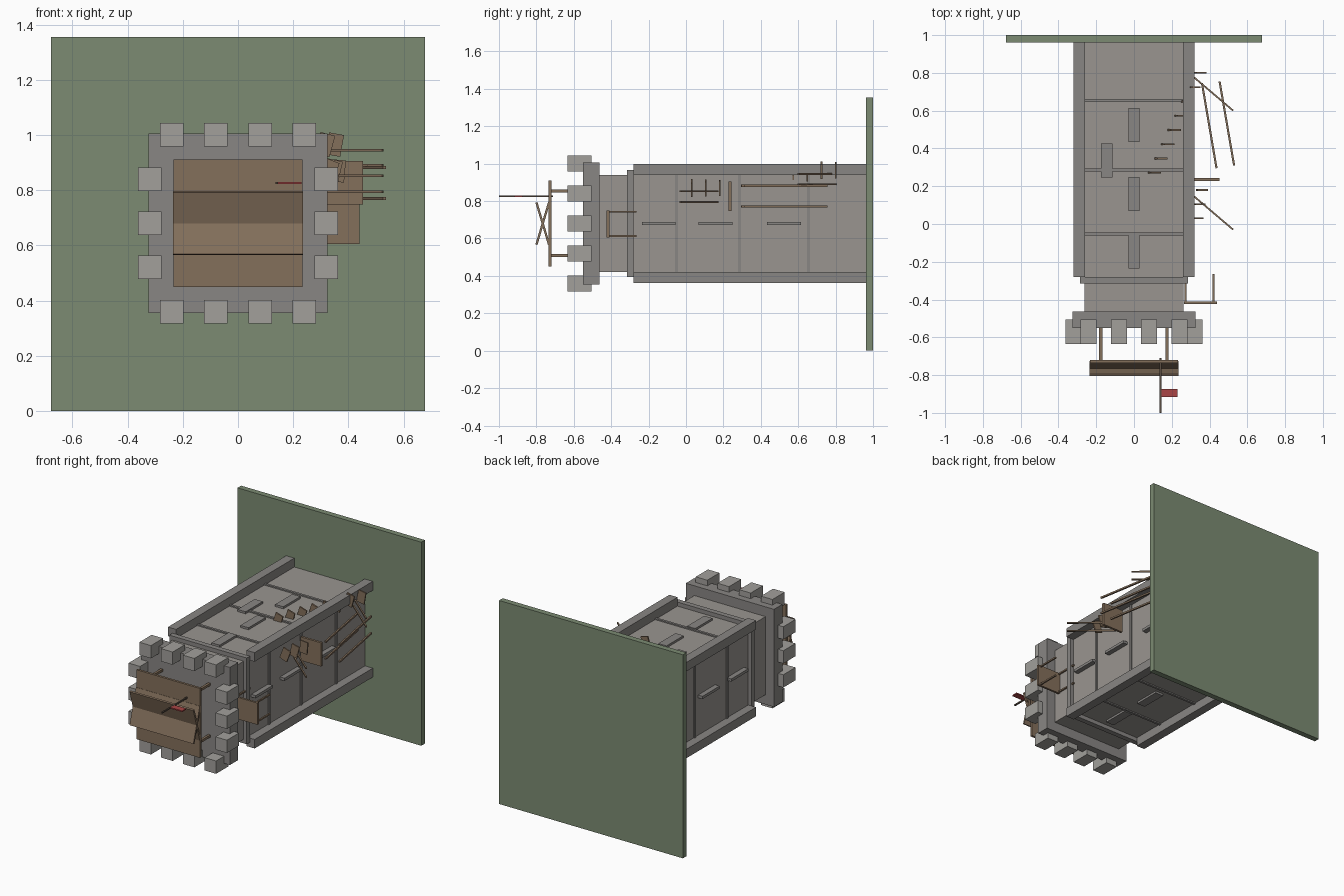
import bpy, math
from mathutils import Vector

C = 0.68  # height of the tower axis (the tower lies along -y)


def material(name, rgb):
    m = bpy.data.materials.new(name)
    m.diffuse_color = (*rgb, 1)
    return m


STONE = material("stone", (0.32, 0.30, 0.28))
TRIM = material("trim_stone", (0.25, 0.24, 0.23))
PALE = material("pale_stone", (0.36, 0.35, 0.33))
WOOD = material("wood", (0.23, 0.16, 0.105))
DARK = material("dark_wood", (0.10, 0.075, 0.055))
GREEN = material("grass", (0.20, 0.26, 0.17))
RED = material("red_cloth", (0.40, 0.06, 0.06))


def box(name, center, size, mat, rot=(0, 0, 0)):
    bpy.ops.mesh.primitive_cube_add(size=1, location=center, rotation=rot)
    o = bpy.context.object
    o.name = name
    o.scale = size
    o.data.materials.append(mat)
    return o


def span(name, x, y, z, mat):
    """Box given by its min/max on each axis."""
    return box(name, [(a + b) / 2 for a, b in (x, y, z)],
               [b - a for a, b in (x, y, z)], mat)


def rod(name, p, q, t, mat):
    """Square bar from p to q."""
    p, q = Vector(p), Vector(q)
    d = q - p
    o = box(name, (p + q) / 2, (t, d.length, t), mat)
    o.rotation_euler = (0, 0, math.atan2(d.y, d.x) - math.pi / 2)
    return o


# Ground slab and tower body
span("ground_slab", (-0.677, 0.677), (0.962, 1.0), (0, 1.355), GREEN)
span("tower_body", (-0.262, 0.262), (-0.47, 0.965), (C - 0.26, C + 0.26), STONE)
span("upper_ledge", (-0.285, 0.285), (-0.315, -0.28), (C - 0.287, C + 0.287), TRIM)

# Corner piers
for sx in (-1, 1):
    for sz in (-1, 1):
        box("corner_pier", (sx * 0.289, 0.342, C + sz * 0.289), (0.06, 1.246, 0.06), TRIM)

# Stone courses around the body
for y in (-0.052, 0.286, 0.654):
    box("stone_course", (0, y, C), (0.54, 0.016, 0.536), TRIM)

# Slit windows on all four faces
for y in (-0.145, 0.158, 0.524):
    for s in (-1, 1):
        box("slit_window", (0, y, C + s * 0.265), (0.06, 0.18, 0.018), TRIM)
        box("slit_window", (s * 0.265, y, C), (0.06, 0.18, 0.018), TRIM)
box("slit_window", (-0.145, 0.335, C + 0.265), (0.06, 0.18, 0.018), TRIM)

# Battlement platform and merlons
span("battlement_platform", (-0.325, 0.325), (-0.55, -0.462), (C - 0.325, C + 0.325), TRIM)
for s in (-1, 1):
    for x in (-0.24, -0.08, 0.08, 0.24):
        box("merlon", (x, -0.57, C + s * 0.32), (0.085, 0.128, 0.085), PALE)
    for z in (-0.16, 0, 0.16):
        box("merlon", (s * 0.32, -0.57, C + z), (0.085, 0.128, 0.085), PALE)

# Lookout canopy: posts, deck and crossed boards
for x in (-0.176, 0.174):
    for z in (-0.17, 0.174):
        box("canopy_post", (x, -0.63, C + z), (0.016, 0.18, 0.016), WOOD)
box("canopy_deck", (0, -0.727, C), (0.468, 0.016, 0.462), WOOD)
for s in (-1, 1):
    box("canopy_board", (0, -0.766, C), (0.47, 0.012, 0.236), WOOD, (s * 0.29, 0, 0))

# Flag
box("flag_pole", (0.14, -0.855, 0.826), (0.009, 0.29, 0.009), DARK)
box("flag", (0.186, -0.895, 0.826), (0.088, 0.042, 0.008), RED)

# Lower balcony: floor with railing bars
span("balcony_floor", (0.265, 0.44), (-0.424, -0.41), (0.605, 0.75), WOOD)
for x in (0.272, 0.421):
    for z in (0.614, 0.743):
        box("balcony_bar", (x, -0.342, z), (0.01, 0.155, 0.01), WOOD)

# Landing and its brace beams
span("landing", (0.30, 0.452), (0.228, 0.244), (0.748, 0.905), WOOD)
for z in (0.77, 0.882):
    rod("landing_brace", (0.36, 0.745, z), (0.437, 0.295, z), 0.011, WOOD)
    rod("landing_brace", (0.453, 0.755, z), (0.53, 0.31, z), 0.011, WOOD)
for y, zs in ((0.0, (0.795, 0.853)), (0.63, (0.89, 0.945))):
    for z in zs:
        rod("stair_handrail", (0.29, y + 0.17, z), (0.525, y - 0.03, z), 0.009, WOOD)

# Stair treads winding round the tower
for i in range(8):
    x = 0.35 - 0.035 * i
    z = 0.965 if i < 2 else 0.95
    box("stair_tread", (x, 0.80 - 0.0755 * i, z), (0.055, 0.009, 0.08), WOOD,
        (0, math.radians(10 + 5 * i) if i < 2 else 0.3, 0))
for i in range(3):
    box("stair_tread", (0.36 - 0.016 * i, 0.18 - 0.075 * i, 0.87), (0.055, 0.009, 0.08),
        WOOD, (0, math.radians(5 + 8 * i), 0))
